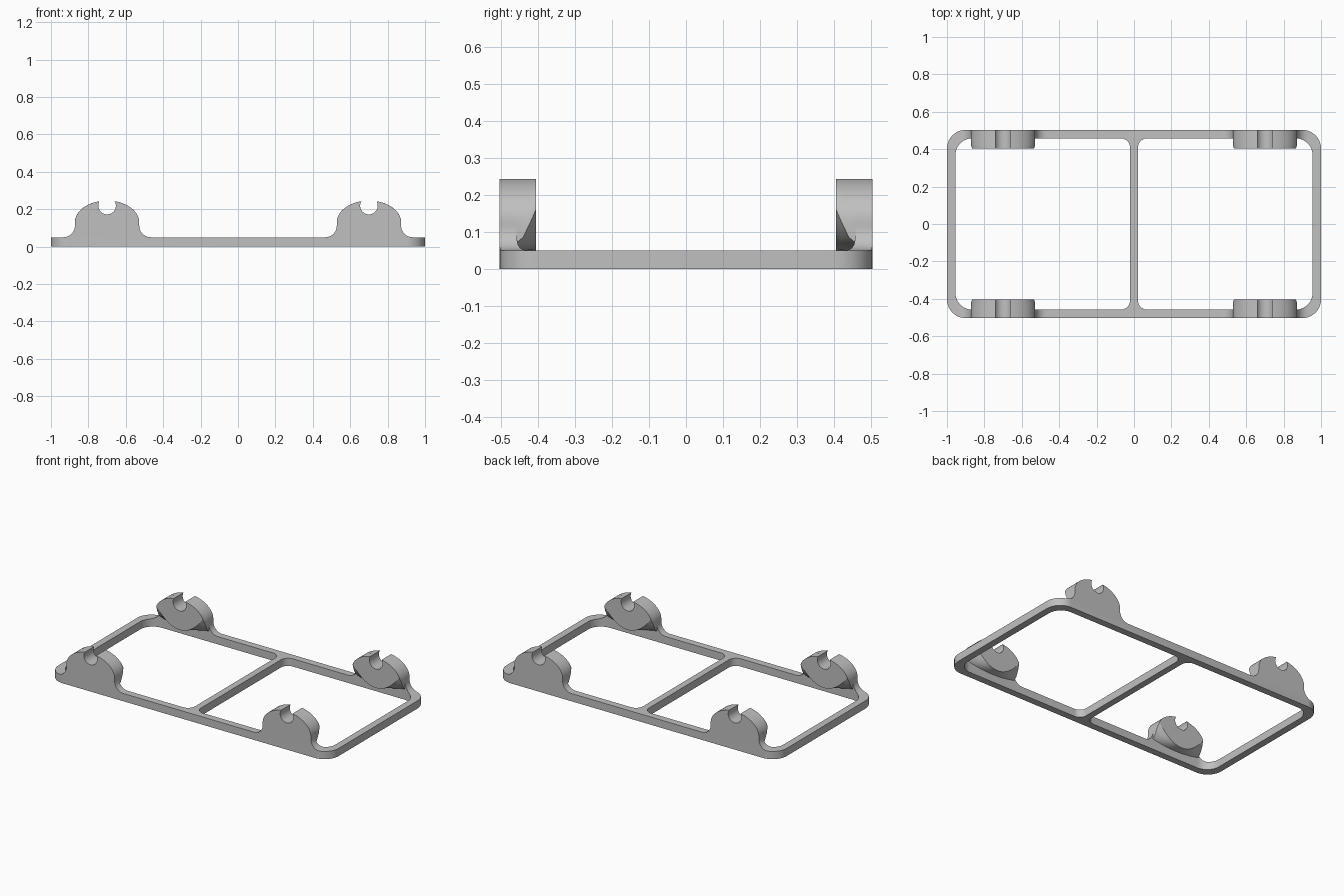
import bpy, bmesh
from math import sin, cos, pi, radians, sqrt

if "Cube" in bpy.data.objects:
    bpy.data.objects.remove(bpy.data.objects["Cube"], do_unlink=True)

grey = bpy.data.materials.new("light_grey")
grey.use_nodes = True
colour = (0.53, 0.53, 0.53, 1)
grey.diffuse_color = colour
grey.node_tree.nodes["Principled BSDF"].inputs["Base Color"].default_value = colour

BAR_TOP = 0.05
CLIP_X = 0.7
HALF_W, DOME_Z, DOME_H = 0.172, 0.13, 0.116
NOTCH_R, NOTCH_A = 0.047, radians(60)
LIP_X = NOTCH_R * sin(NOTCH_A)
LIP_Z = DOME_Z + DOME_H * sqrt(1 - (LIP_X / HALF_W) ** 2)
NOTCH_Z = LIP_Z - NOTCH_R * cos(NOTCH_A)


def loft(name, sections):
    """Skin a row of equal-length closed sections and cap both ends."""
    bm = bmesh.new()
    rows = [[bm.verts.new(p) for p in s] for s in sections]
    n = len(rows[0])
    for a, b in zip(rows, rows[1:]):
        for i in range(n):
            j = (i + 1) % n
            bm.faces.new((a[i], a[j], b[j], b[i]))
    bm.faces.new(rows[0])
    bm.faces.new(rows[-1][::-1])
    bmesh.ops.recalc_face_normals(bm, faces=bm.faces)
    mesh = bpy.data.meshes.new(name)
    bm.to_mesh(mesh)
    bm.free()
    mesh.materials.append(grey)
    ob = bpy.data.objects.new(name, mesh)
    bpy.context.collection.objects.link(ob)
    return ob


def activate(ob):
    bpy.ops.object.select_all(action='DESELECT')
    ob.select_set(True)
    bpy.context.view_layer.objects.active = ob


def boolean(ob, cutter, operation):
    activate(ob)
    mod = ob.modifiers.new("cut", 'BOOLEAN')
    mod.operation, mod.object, mod.solver = operation, cutter, 'EXACT'
    bpy.ops.object.modifier_apply(modifier=mod.name)
    bpy.data.objects.remove(cutter, do_unlink=True)


def slab(name, x0, x1, y, r_left, r_right, z0, z1):
    """Upright prism on a rounded rectangle."""
    corners = [(x1 - r_right, y - r_right, r_right, 0), (x0 + r_left, y - r_left, r_left, 1),
               (x0 + r_left, r_left - y, r_left, 2), (x1 - r_right, r_right - y, r_right, 3)]
    plan = [(cx + r * cos((q + i / 10) * pi / 2), cy + r * sin((q + i / 10) * pi / 2))
            for cx, cy, r, q in corners for i in range(11)]
    return loft(name, [[(px, py, z) for px, py in plan] for z in (z0, z1)])


def dome_half(z):
    """Half width of the clip at a height."""
    k = max(0, z - DOME_Z) / DOME_H
    return HALF_W * sqrt(1 - k * k)


def upper_half(z_start):
    """Left half of the clip outline: side wall, dome, lip and cable notch."""
    pts = []
    for i in range(17):
        z = z_start + (LIP_Z - z_start) * sin(i / 16 * pi / 2)
        pts.append((-dome_half(z), z))
    for i in range(1, 13):
        a = NOTCH_A + (pi - NOTCH_A) * i / 12
        pts.append((-NOTCH_R * sin(a), NOTCH_Z + NOTCH_R * cos(a)))
    return pts


def mirrored(half):
    return half + [(-x, z) for x, z in half[-2::-1]]


# Frame: ring with a middle bar, its height trimmed by the front silhouette
frame = slab("frame", -1, 1, 0.503, 0.1, 0.1, 0, 0.4)
boolean(frame, slab("window", 0.021, 0.955, 0.458, 0.05, 0.09, -0.1, 0.5), 'DIFFERENCE')
boolean(frame, slab("window", -0.955, -0.021, 0.458, 0.09, 0.05, -0.1, 0.5), 'DIFFERENCE')

fillet = 0.062
foot = [(-HALF_W - fillet + fillet * sin(i / 10 * pi / 2),
         BAR_TOP + fillet - fillet * cos(i / 10 * pi / 2)) for i in range(11)]
clip = mirrored(foot + upper_half(DOME_Z - 0.01))
silhouette = [(-1.2, -0.1), (-1.2, BAR_TOP)]
for cx in (-CLIP_X, CLIP_X):
    silhouette += [(cx + x, z) for x, z in clip]
silhouette += [(1.2, BAR_TOP), (1.2, -0.1)]
boolean(frame, loft("silhouette", [[(x, y, z) for x, z in silhouette] for y in (-0.7, 0.7)]),
        'INTERSECT')
parts = [frame]

# Clip heads: inward thickening with a rounded, undercut underside
for side_y, y_name in ((-1, "front"), (1, "back")):
    for side_x, x_name in ((-1, "right"), (1, "left")):
        sections = []
        for y, corner in ((0.458, 0.07), (0.44, 0.085), (0.422, 0.122), (0.405, 0.16)):
            w = dome_half(corner)
            ring = mirrored(upper_half(corner))
            for i in range(1, 16):
                t = 1 - i / 8
                ring.append((w * t, BAR_TOP + (corner - BAR_TOP) * t * t))
            sections.append([(side_x * CLIP_X + x, side_y * y, z) for x, z in ring])
        parts.append(loft(f"{y_name}_{x_name}_clip_head", sections))

for ob in parts:
    activate(ob)
    bpy.ops.object.shade_smooth_by_angle(angle=radians(30))
